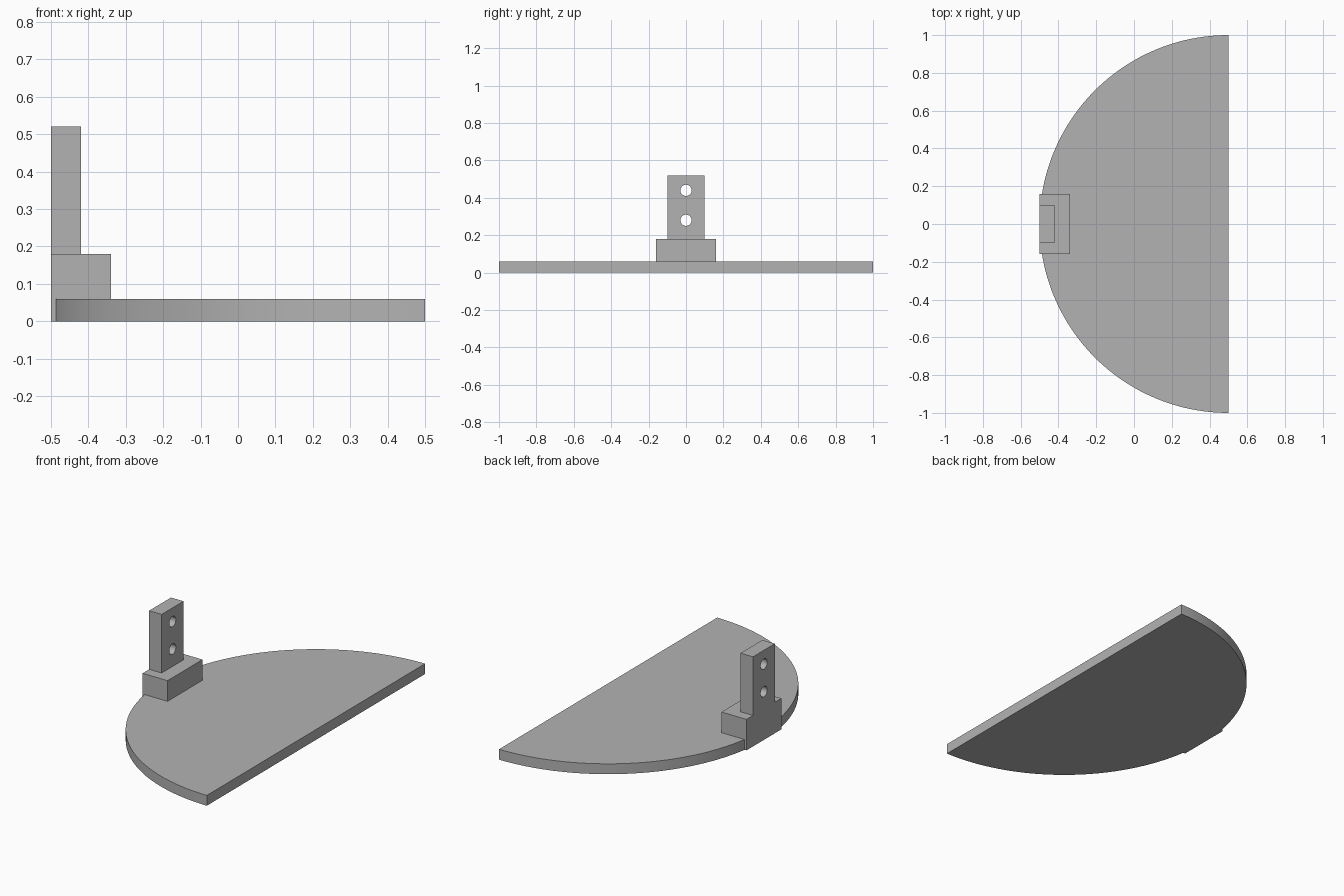
import bpy
import bmesh
from math import cos, sin, pi, radians
from mathutils import Matrix, Vector

cube = bpy.data.objects.get("Cube")
if cube:
    bpy.data.objects.remove(cube, do_unlink=True)

grey = bpy.data.materials.new("light_grey")
grey.use_nodes = True
colour = (0.45, 0.45, 0.45, 1)
grey.diffuse_color = colour
grey.node_tree.nodes["Principled BSDF"].inputs["Base Color"].default_value = colour


def make(name, bm):
    bmesh.ops.recalc_face_normals(bm, faces=bm.faces)
    mesh = bpy.data.meshes.new(name)
    bm.to_mesh(mesh)
    bm.free()
    mesh.materials.append(grey)
    obj = bpy.data.objects.new(name, mesh)
    bpy.context.collection.objects.link(obj)
    return obj


def box(name, low, high):
    low, high = Vector(low), Vector(high)
    bm = bmesh.new()
    bmesh.ops.create_cube(bm, size=1, matrix=Matrix.Translation((low + high) / 2)
                          @ Matrix.Diagonal((*(high - low), 1)))
    return make(name, bm)


def half_disc(name, flat_x, radius, height, steps):
    bm = bmesh.new()
    angles = [pi / 2 + pi * i / steps for i in range(steps + 1)]
    face = bm.faces.new([bm.verts.new((flat_x + radius * cos(a), radius * sin(a), 0))
                         for a in angles])
    side = bmesh.ops.extrude_face_region(bm, geom=[face], use_keep_orig=True)["geom"]
    top = [v for v in side if isinstance(v, bmesh.types.BMVert)]
    bmesh.ops.translate(bm, verts=top, vec=(0, 0, height))
    return make(name, bm)


def rod_x(name, x, z, radius, length):
    bm = bmesh.new()
    bmesh.ops.create_cone(bm, cap_ends=True, segments=48, radius1=radius, radius2=radius,
                          depth=length, matrix=Matrix.Translation((x, 0, z))
                          @ Matrix.Rotation(pi / 2, 4, 'Y'))
    return make(name, bm)


def combine(target, other, operation):
    mod = target.modifiers.new(other.name, 'BOOLEAN')
    mod.operation, mod.solver, mod.object = operation, 'EXACT', other
    bpy.context.view_layer.objects.active = target
    bpy.ops.object.modifier_apply(modifier=mod.name)
    bpy.data.objects.remove(other, do_unlink=True)


# Half-round plate, with the bracket foot and post at the middle of its arc
plate = half_disc("half_round_plate_with_bracket", 0.5, 1.0, 0.06, 96)
foot = box("bracket_foot", (-0.5, -0.16, 0), (-0.34, 0.16, 0.18))
post = box("bracket_post", (-0.5, -0.1, 0.1), (-0.42, 0.1, 0.52))

# Two round holes through the post
for z in (0.28, 0.44):
    combine(post, rod_x("post_hole", -0.46, z, 0.03, 0.2), 'DIFFERENCE')

combine(foot, post, 'UNION')
combine(plate, foot, 'UNION')

# Smooth arc and holes, sharp edges elsewhere
bpy.ops.object.select_all(action='DESELECT')
plate.select_set(True)
bpy.context.view_layer.objects.active = plate
bpy.ops.object.shade_smooth_by_angle(angle=radians(30))
